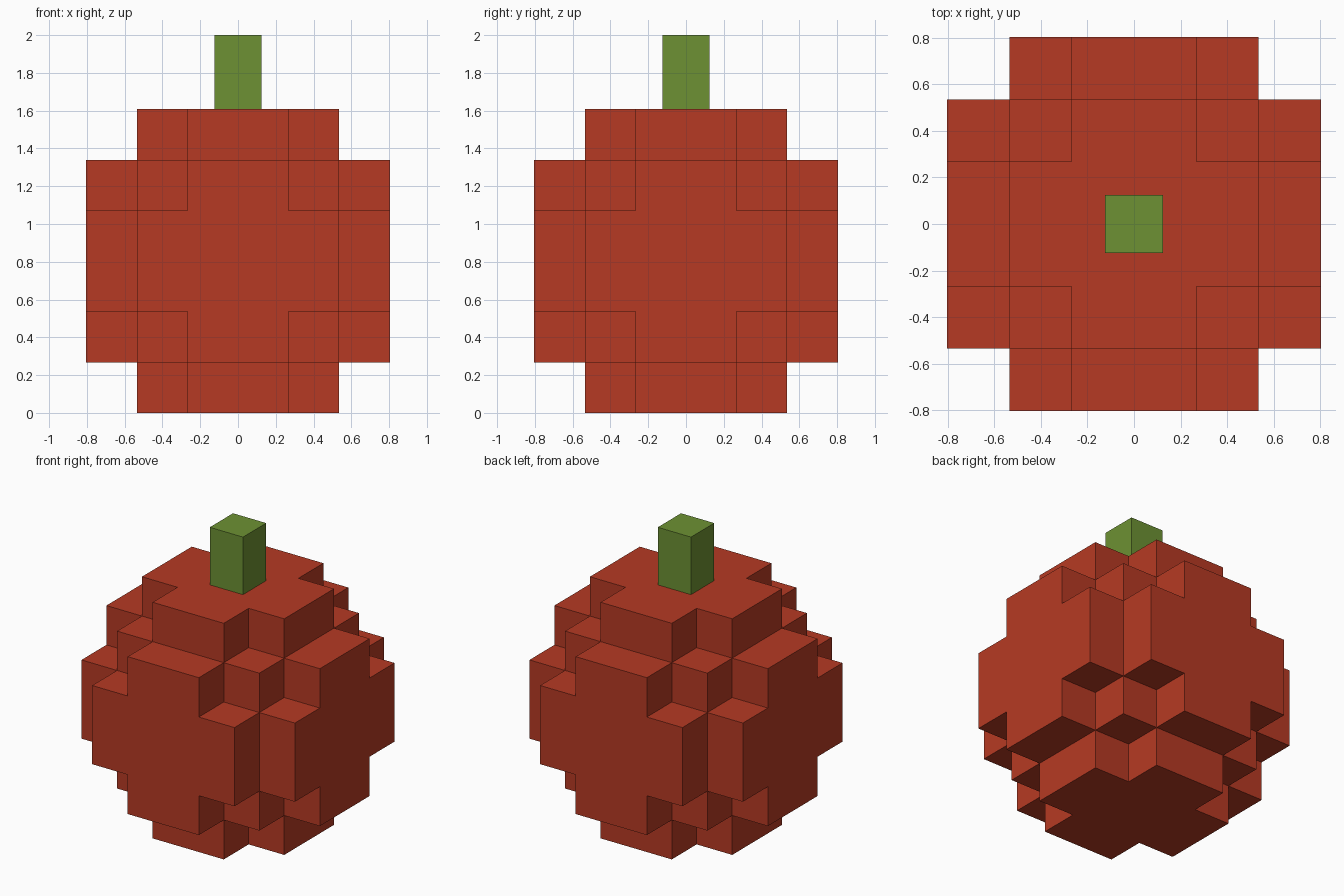
import bpy, bmesh, math
from mathutils import Vector
from itertools import product

if "Cube" in bpy.data.objects:
    bpy.data.objects.remove(bpy.data.objects["Cube"])

CELL = 0.268          # edge of one block
BODY_TOP = 6 * CELL


def material(name, rgb):
    m = bpy.data.materials.new(name)
    m.diffuse_color = (*rgb, 1.0)
    m.use_nodes = True
    m.node_tree.nodes["Principled BSDF"].inputs["Base Color"].default_value = m.diffuse_color
    return m


def add_object(name, bm, mat):
    mesh = bpy.data.meshes.new(name)
    bm.to_mesh(mesh)
    bm.free()
    mesh.materials.append(mat)
    ob = bpy.data.objects.new(name, mesh)
    bpy.context.collection.objects.link(ob)
    return ob


red = material("fruit red", (0.468, 0.042, 0.017))
green = material("stem green", (0.153, 0.283, 0.033))

# Blocky round body: every grid cell whose centre lies within three cells
coords = [i + 0.5 for i in range(-3, 3)]
cells = {c for c in product(coords, repeat=3) if Vector(c).length < 3}
bm = bmesh.new()
for c in cells:
    for axis, sign in product(range(3), (-1, 1)):
        n = Vector((0, 0, 0))
        n[axis] = sign
        if tuple(Vector(c) + n) in cells:
            continue
        u = Vector((0, 0, 0))
        u[(axis + 1) % 3] = 0.5
        v = n.cross(u)
        mid = Vector(c) + n * 0.5 + Vector((0, 0, 3))
        corners = (mid - u - v, mid + u - v, mid + u + v, mid - u + v)
        bm.faces.new([bm.verts.new(p * CELL) for p in corners])
bmesh.ops.remove_doubles(bm, verts=bm.verts, dist=0.001)
# Merge neighbouring coplanar squares into large flat faces
bmesh.ops.dissolve_limit(bm, angle_limit=math.radians(1),
                         verts=bm.verts, edges=bm.edges)
add_object("fruit_body", bm, red)

# Square stem standing on the body
bm = bmesh.new()
bmesh.ops.create_cube(bm, size=1)
bmesh.ops.scale(bm, vec=(0.25, 0.25, 2 - BODY_TOP), verts=bm.verts)
bmesh.ops.translate(bm, vec=(0, 0, (2 + BODY_TOP) / 2), verts=bm.verts)
add_object("stem", bm, green)
